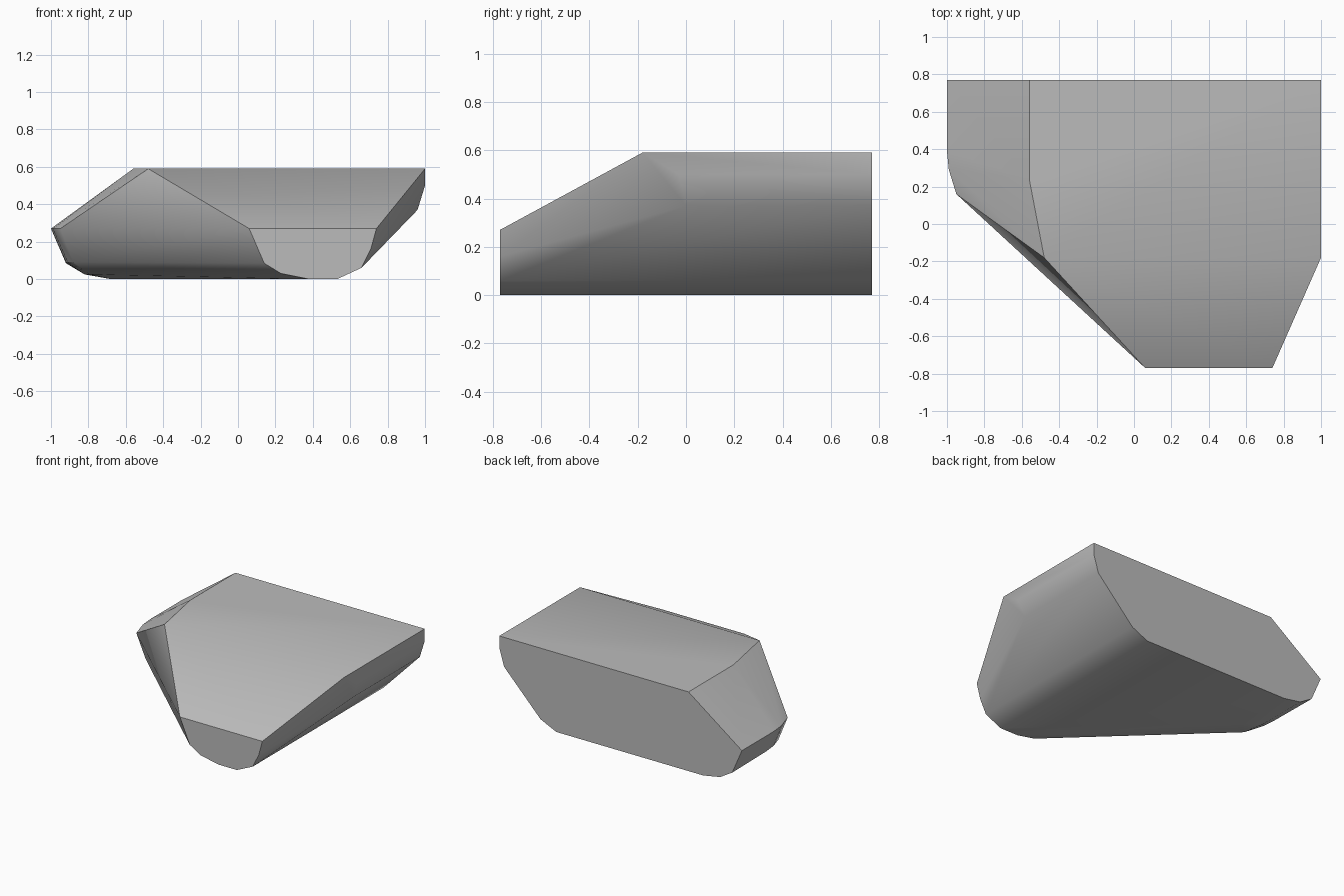
import bpy
import bmesh
import math

default_cube = bpy.data.objects.get("Cube")
if default_cube:
    bpy.data.objects.remove(default_cube, do_unlink=True)

BACK, FRONT = 0.77, -0.77
TOP, RIM = 0.59, 0.27


def flat_material(name, colour):
    material = bpy.data.materials.new(name)
    material.use_nodes = True
    material.diffuse_color = colour
    shader = next(n for n in material.node_tree.nodes if n.type == "BSDF_PRINCIPLED")
    shader.inputs["Base Color"].default_value = colour
    shader.inputs["Roughness"].default_value = 0.8
    return material


def at_depth(y, profile):
    """Place an x-z profile at one depth."""
    return [(x, y, z) for x, z in profile]


def at_height(z, outline):
    """Place an x-y outline at one height."""
    return [(x, y, z) for x, y in outline]


# Flat rear end
back_profile = at_depth(BACK, [
    (1, TOP), (-0.56, TOP), (-1, RIM), (-0.92, 0.085), (-0.82, 0.025),
    (-0.68, 0), (0.53, 0), (0.66, 0.06), (0.96, 0.37), (1, 0.5),
])

# Narrow nose with a rounded underside
front_profile = at_depth(FRONT, [
    (0.06, RIM), (0.74, RIM), (0.71, 0.16), (0.66, 0.06),
    (0.53, 0), (0.38, 0), (0.23, 0.03), (0.14, 0.085),
])

# Top edge where the roof starts to slope down
shoulder = at_height(TOP, [(1, -0.18), (-0.48, -0.18), (-0.56, 0.24)])

# Right flank, turning in towards the nose
right_flank = [(1, -0.03, 0.5), (0.96, 0, 0.37)]

# Rounded corner between the left flank and the diagonal face
left_corner = (
    at_height(RIM, [(-1, 0.39), (-0.99, 0.29), (-0.95, 0.16)])
    + at_height(0.09, [(-0.92, 0.38), (-0.91, 0.27), (-0.88, 0.17)])
    + at_height(0.025, [(-0.82, 0.37), (-0.79, 0.21)])
    + at_height(0, [(-0.68, 0.33)])
)

# Wrap the sections in one solid skin
bm = bmesh.new()
for point in back_profile + front_profile + shoulder + right_flank + left_corner:
    bm.verts.new(point)
hull = bmesh.ops.convex_hull(bm, input=bm.verts[:])
unused = {v for v in hull["geom_interior"] + hull["geom_unused"]
          if isinstance(v, bmesh.types.BMVert)}
bmesh.ops.delete(bm, geom=list(unused), context="VERTS")
bmesh.ops.dissolve_limit(bm, angle_limit=math.radians(1.5),
                         verts=bm.verts[:], edges=bm.edges[:])
bmesh.ops.recalc_face_normals(bm, faces=bm.faces[:])

mesh = bpy.data.meshes.new("rock_block")
bm.to_mesh(mesh)
bm.free()
rock = bpy.data.objects.new("rock_block", mesh)
bpy.context.collection.objects.link(rock)
mesh.materials.append(flat_material("stone_grey", (0.5, 0.5, 0.5, 1)))

# Soft facets with crisp main edges
bpy.ops.object.select_all(action="DESELECT")
rock.select_set(True)
bpy.context.view_layer.objects.active = rock
bpy.ops.object.shade_smooth_by_angle(angle=math.radians(32))
